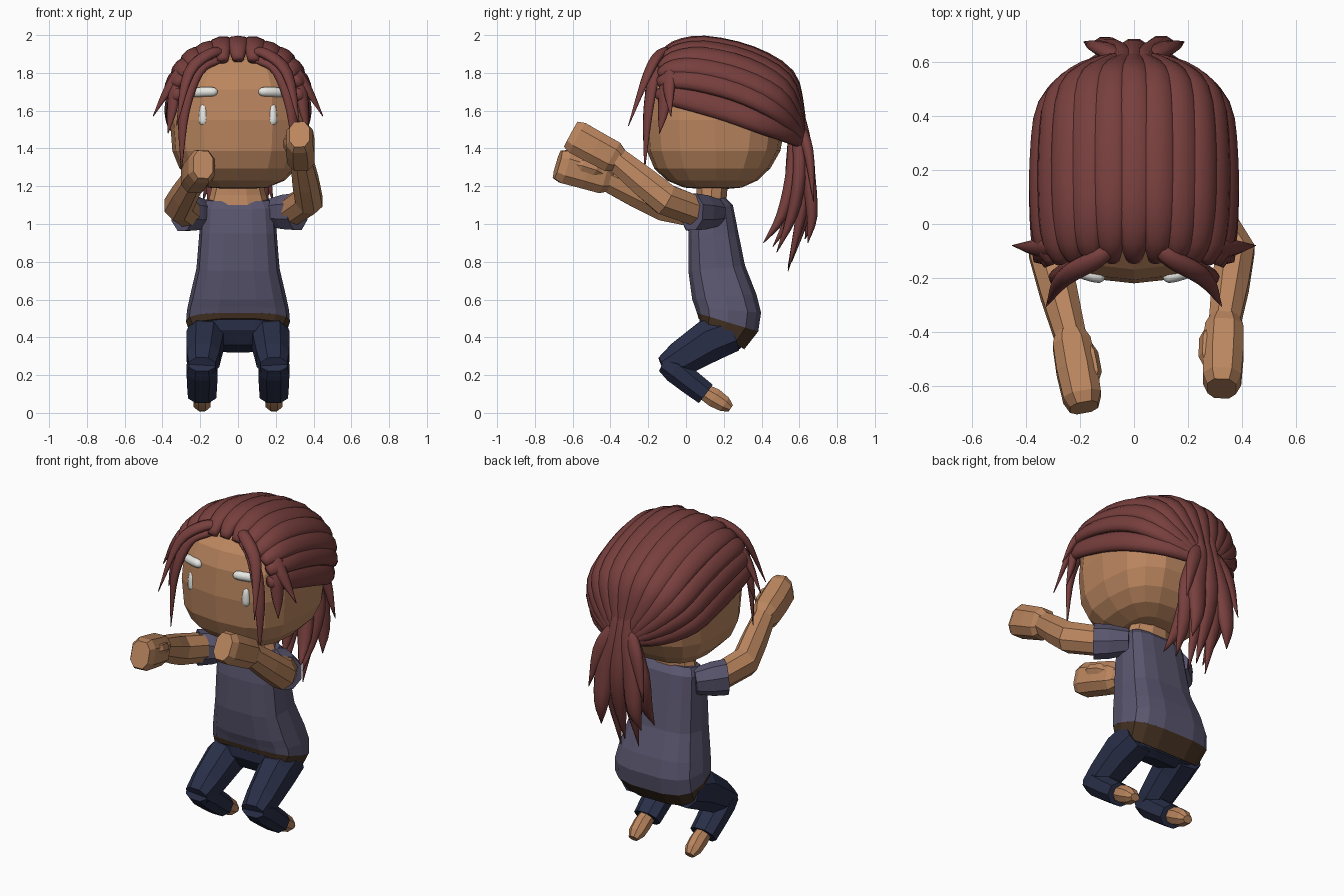
import bpy, bmesh, math
from mathutils import Vector as V


def material(name, rgb):
    m = bpy.data.materials.new(name)
    m.diffuse_color = (*rgb, 1)
    return m


SKIN = material("skin", (.50, .24, .115))
HAIR = material("hair", (.185, .05, .047))
SHIRT = material("shirt", (.10, .09, .155))
HEM = material("hem", (.065, .035, .018))
PANTS = material("trousers", (.022, .028, .065))
WHITE = material("white", (.8, .8, .77))


def finish(bm, name, mat, smooth=False):
    bmesh.ops.recalc_face_normals(bm, faces=bm.faces)
    me = bpy.data.meshes.new(name)
    bm.to_mesh(me)
    bm.free()
    me.materials.append(mat)
    for p in me.polygons:
        p.use_smooth = smooth
    ob = bpy.data.objects.new(name, me)
    bpy.context.collection.objects.link(ob)
    return ob


def skin_rings(bm, rings):
    rows = [[bm.verts.new(p) for p in r] for r in rings]
    n = len(rows[0])
    for a, b in zip(rows, rows[1:]):
        for i in range(n):
            bm.faces.new((a[i], a[(i + 1) % n], b[(i + 1) % n], b[i]))
    bm.faces.new(rows[0])
    bm.faces.new(rows[-1])


def spline(pts, per):
    # Catmull-Rom through the given points
    pts = [V(p) for p in pts]
    pts = [2 * pts[0] - pts[1]] + pts + [2 * pts[-1] - pts[-2]]
    out = []
    for k in range(1, len(pts) - 2):
        a, b, c, d = pts[k - 1:k + 3]
        for j in range(per):
            t = j / per
            out.append(.5 * (2 * b + (c - a) * t + (2 * a - 5 * b + 4 * c - d) * t * t
                             + (3 * b - a - 3 * c + d) * t ** 3))
    return out + [pts[-2]]


def spow(c, p):
    return math.copysign(abs(c) ** p, c)


def tube(bm, pts, radii, hint, n=8, per=1, box=1):
    # radii: (across, along hint); hint is a vector or a function of position
    path = spline(pts, per)
    rad = spline([(a, b, 0) for a, b in radii], per)
    angles = [(k + .5) * math.tau / n for k in range(n)]
    rings = []
    for i, p in enumerate(path):
        t = (path[min(i + 1, len(path) - 1)] - path[max(i - 1, 0)]).normalized()
        h = hint(p) if callable(hint) else V(hint)
        s = t.cross(h).normalized()
        u = s.cross(t)
        rings.append([p + s * max(rad[i].x, .002) * spow(math.cos(w), box)
                      + u * max(rad[i].y, .002) * spow(math.sin(w), box) for w in angles])
    skin_rings(bm, rings)


def part(name, mat, pts, radii, hint=(1, 0, 0), n=8, per=1, smooth=False, box=1):
    bm = bmesh.new()
    tube(bm, pts, radii, hint, n, per, box)
    return finish(bm, name, mat, smooth)


# Head: faceted, boxy sphere, tucked in at the lower back
bm = bmesh.new()
bmesh.ops.create_uvsphere(bm, u_segments=16, v_segments=10, radius=1)
for v in bm.verts:
    x, y, z = (spow(c, .7) for c in v.co)
    tuck = 1 - .2 * max(0, -z - .2) if y > 0 else 1
    v.co = (x * .36, .155 + y * .375 * tuck, 1.55 + z * .37)
finish(bm, "head", SKIN)
part("neck", SKIN, [(0, .13, 1.08), (0, .135, 1.15), (0, .14, 1.26)],
     [(.09, .17), (.085, .15), (.09, .12)], n=10)


# Torso: rings of (y front, z front, y back, z back, half width)
def torso(name, mat, stations):
    rings = []
    for yf, zf, yb, zb, hw in stations:
        ring = []
        for k in range(14):
            w = k * math.tau / 14
            f = .5 + .5 * spow(math.sin(w), .65)
            ring.append((hw * spow(math.cos(w), .65), yf + (yb - yf) * f, zf + (zb - zf) * f))
        rings.append(ring)
    bm = bmesh.new()
    skin_rings(bm, rings)
    finish(bm, name, mat)


torso("shirt", SHIRT, [(.06, 1.12, .21, 1.14, .17), (.03, 1.08, .25, 1.10, .195),
                       (.01, .95, .28, .95, .205), (.01, .75, .315, .78, .22),
                       (.03, .6, .375, .63, .255), (.045, .56, .40, .53, .27),
                       (.055, .53, .385, .43, .275)])
torso("shirt_hem", HEM, [(.055, .53, .385, .43, .274), (.065, .50, .31, .335, .255)])
torso("trouser_seat", PANTS, [(.07, .51, .32, .40, .25), (.07, .44, .29, .34, .22),
                              (.12, .36, .24, .32, .13)])

for s, side in ((1, "left"), (-1, "right")):
    # Bent legs and pointed feet
    part(side + "_thigh", PANTS,
         [(s * .16, .24, .425), (s * .175, .12, .38), (s * .185, -.03, .285), (s * .19, -.125, .245)],
         [(.11, .105), (.12, .105), (.10, .092), (.055, .075)], box=.85)
    part(side + "_shin", PANTS,
         [(s * .19, -.125, .26), (s * .19, -.06, .23), (s * .19, .02, .165), (s * .19, .105, .10)],
         [(.045, .075), (.075, .088), (.07, .085), (.065, .08)], box=.85)
    part(side + "_foot", SKIN,
         [(s * .19, .09, .115), (s * .19, .15, .08), (s * .19, .205, .045), (s * .19, .237, .024)],
         [(.045, .045), (.055, .05), (.045, .048), (.022, .03)])
    # White brows and tears, set into the face
    part(side + "_brow", WHITE,
         [(s * .108, -.195, 1.70), (s * .125, -.195, 1.70), (s * .18, -.183, 1.70),
          (s * .235, -.158, 1.695), (s * .255, -.145, 1.695)],
         [(.006, .006), (.024, .024), (.027, .024), (.024, .022), (.006, .006)],
         hint=(0, 1, 0), n=10, per=2, smooth=True)
    part(side + "_tear", WHITE,
         [(s * .183, -.172, 1.638), (s * .183, -.18, 1.62), (s * .183, -.183, 1.56),
          (s * .183, -.182, 1.535), (s * .183, -.178, 1.518)],
         [(.004, .004), (.018, .018), (.025, .022), (.022, .02), (.006, .006)],
         hint=(0, 1, 0), n=10, per=2, smooth=True)

# Arms reach forward, each in its own pose: shoulder, sleeve end, elbow, wrist, fist end
poses = {"left": [(.17, .16, 1.06), (.315, .03, 1.065), (.375, -.11, 1.13), (.335, -.37, 1.345), (.325, -.61, 1.475)],
         "right": [(-.17, .16, 1.05), (-.295, .03, 1.06), (-.315, -.12, 1.10), (-.235, -.42, 1.24), (-.185, -.68, 1.315)]}
for side, joints in poses.items():
    sh, sl, el, wr, tip = map(V, joints)
    part(side + "_sleeve", SHIRT, [sh, sh.lerp(sl, .55), sl], [(.075, .07), (.098, .085), (.105, .085)])
    part(side + "_arm", SKIN, [sh.lerp(sl, .7), el, el.lerp(wr, .45), wr, wr.lerp(tip, .1)],
         [(.085, .072), (.09, .08), (.084, .074), (.07, .062), (.065, .058)])
    part(side + "_fist", SKIN, [wr.lerp(tip, f) for f in (-.08, .08, .45, .85, 1)],
         [(.065, .055), (.09, .075), (.092, .08), (.095, .075), (.08, .056)], box=.75)
    inner = V((-.06 if side == "left" else .06, 0, .03))
    part(side + "_thumb", SKIN, [wr.lerp(tip, f) + inner * g for f, g in ((.05, .6), (.25, 1), (.5, 1.05), (.65, .9))],
         [(.03, .03), (.038, .032), (.034, .028), (.02, .016)], n=6)

# Swept-back hair: locks blended between a crown path and a side path
CROWN = [(-.13, 1.87), (-.06, 1.935), (.1, 1.965), (.35, 1.91), (.54, 1.79), (.59, 1.62), (.61, 1.44)]
EDGE = [(.31, -.15, 1.69), (.34, -.08, 1.68), (.352, .05, 1.655), (.352, .22, 1.605),
        (.325, .40, 1.535), (.21, .54, 1.475), (.04, .61, 1.43)]


def outward(p):
    return p - V((0, .17, 1.52))


bm = bmesh.new()
for k in range(-6, 7):
    a = k / 6 * math.pi / 2
    c = math.cos(a) ** .8 if abs(k) < 6 else 0
    pts = [(ex * math.sin(a), ey + (ty - ey) * c, ez + (tz - ez) * c)
           for (ty, tz), (ex, ey, ez) in zip(CROWN, EDGE)]
    d = .005 * (k % 2)  # alternate locks sit a little prouder
    tube(bm, pts, [(.03, .025), (.054, .034), (.066, .032 + d), (.066, .032 + d), (.06, .036), (.048, .036), (.03, .032)],
         outward, n=10, per=3)
finish(bm, "swept_hair", HAIR, True)

# Loose fringe locks on both sides
LOCKS = [[(.06, -.07, 1.90), (.14, -.13, 1.905), (.26, -.20, 1.80), (.325, -.305, 1.52)],
         [(.10, -.11, 1.87), (.21, -.16, 1.81), (.285, -.20, 1.6), (.30, -.22, 1.28)],
         [(.20, -.05, 1.83), (.29, -.08, 1.82), (.365, -.09, 1.72), (.45, -.08, 1.57)],
         [(.26, -.10, 1.80), (.33, -.11, 1.72), (.35, -.12, 1.6), (.37, -.14, 1.48)]]
bm = bmesh.new()
for s in (1, -1):
    for lock in LOCKS:
        tube(bm, [(s * x, y, z) for x, y, z in lock],
             [(.022, .02), (.036, .026), (.034, .022), (.002, .002)], outward, n=8, per=4)
finish(bm, "fringe", HAIR, True)

# Ponytail: long tapering locks from the tie; each entry is mid x, mid y, tip
TAIL = [(0, .65, (.02, .56, .80)), (.06, .635, (.06, .54, .75)), (-.06, .635, (-.06, .54, .77)),
        (.11, .60, (.10, .48, .85)), (-.11, .60, (-.11, .46, .88)),
        (.06, .56, (.13, .41, .90)), (-.06, .56, (-.04, .50, .90)),
        (.09, .65, (.12, .645, .90)), (-.09, .65, (-.14, .63, .92))]
bm = bmesh.new()
for mx, my, tip in TAIL:
    tube(bm, [(mx * .7, .575, 1.68), (mx * .45, .595 + (my - .6) * .5, 1.48), (mx, my, 1.25),
              (mx * .5 + tip[0] * .5, (my + tip[1]) / 2 + .02, 1.04), tip],
         [(.02, .02), (.042, .036), (.058, .038), (.044, .03), (.002, .002)], (0, 1, 0), n=8, per=3)
for s in (1, -1):  # short locks flicking out at the tie
    tube(bm, [(s * .02, .59, 1.52), (s * .07, .625, 1.46), (s * .13, .655, 1.34), (s * .185, .675, 1.12)],
         [(.03, .025), (.045, .03), (.04, .026), (.002, .002)], (0, 1, 0), n=8, per=3)
finish(bm, "ponytail", HAIR, True)
